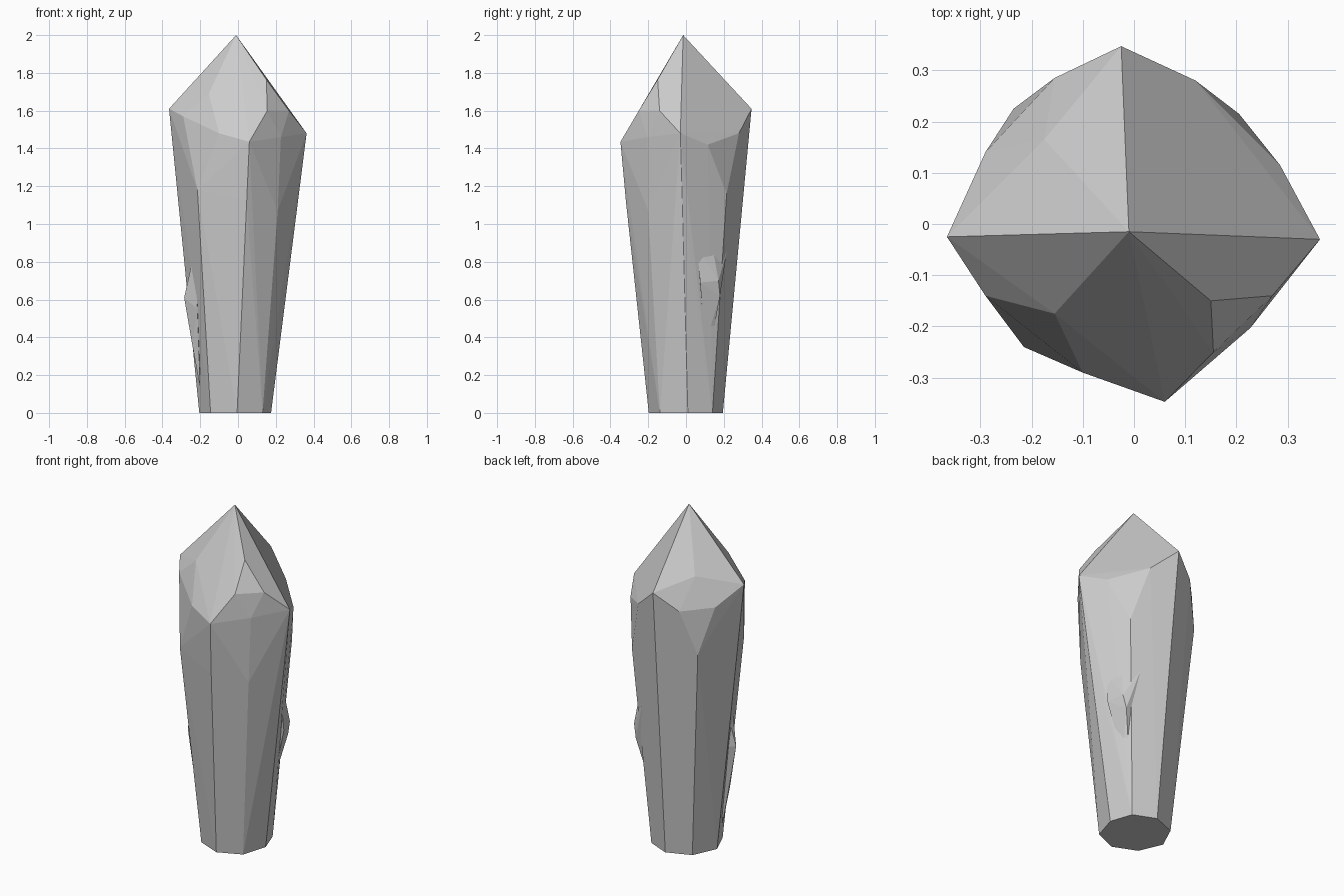
import bpy, bmesh


def hull(name, points):
    """Faceted stone: convex hull of a few corner points."""
    bm = bmesh.new()
    for p in points:
        bm.verts.new(p)
    res = bmesh.ops.convex_hull(bm, input=bm.verts)
    loose = {g for g in res["geom_interior"] if isinstance(g, bmesh.types.BMVert)}
    bmesh.ops.delete(bm, geom=list(loose), context='VERTS')
    bmesh.ops.recalc_face_normals(bm, faces=bm.faces)
    bmesh.ops.dissolve_limit(bm, angle_limit=0.01, verts=bm.verts, edges=bm.edges)
    me = bpy.data.meshes.new(name)
    bm.to_mesh(me)
    bm.free()
    ob = bpy.data.objects.new(name, me)
    bpy.context.collection.objects.link(ob)
    return ob


# Main crystal: eight-sided foot, four rim corners, clipped diagonals, apex
foot = [(x, y, 0) for x, y in [
    (-.205, 0), (-.145, -.138), (-.005, -.197), (.13, -.138),
    (.175, .01), (.13, .14), (0, .195), (-.14, .14)]]
rim = [(-.365, -.025, 1.61), (.06, -.347, 1.435), (.363, -.03, 1.48), (-.025, .347, 1.61)]
apex = [(-.01, -.015, 2)]
front_left = [(-.155, -.175, 1.69), (-.29, -.14, 1.57), (-.1, -.29, 1.48), (-.215, -.24, 1.18)]
front_right = [(.15, -.15, 1.765), (.155, -.25, 1.60), (.27, -.14, 1.60),
               (.227, -.203, 1.46), (.21, -.2, 1.07)]
back_right = [(.125, .14, 1.62), (.285, .115, 1.42), (.12, .28, 1.48), (.205, .215, 1.16)]
back_left = [(-.175, .165, 1.68), (-.29, .14, 1.515), (-.155, .285, 1.51), (-.235, .225, 1.25)]
waist = [(.046, -.318, 1.12), (.32, -.02, 1.14)]
hull("crystal", foot + rim + apex + front_left + front_right + back_right + back_left + waist)

# Small shards breaking through the sides
hull("front_right_shard", [(.105, -.2, .6), (.15, -.215, .955), (.12, -.24, .96),
                           (.125, -.245, .93), (.1, -.19, .93)])
hull("left_shard", [(-.285, -.065, .61), (-.232, -.1, .85), (-.23, -.04, .85), (-.242, -.07, .36),
                    (-.2, -.06, .13), (-.215, -.12, .55), (-.2, 0, .6)])
hull("back_right_shard", [(.243, .06, .87), (.205, .14, .88), (.222, .172, .7), (.25, .075, .69),
                          (.14, .215, .85), (.205, .18, .62), (.15, .135, .37),
                          (.165, .1, .36), (.12, .1, .7)])
hull("back_left_shard", [(-.25, .12, 1.0), (-.255, .105, .98), (-.245, .125, .97),
                         (-.238, .11, .88), (-.2, .09, .97)])
